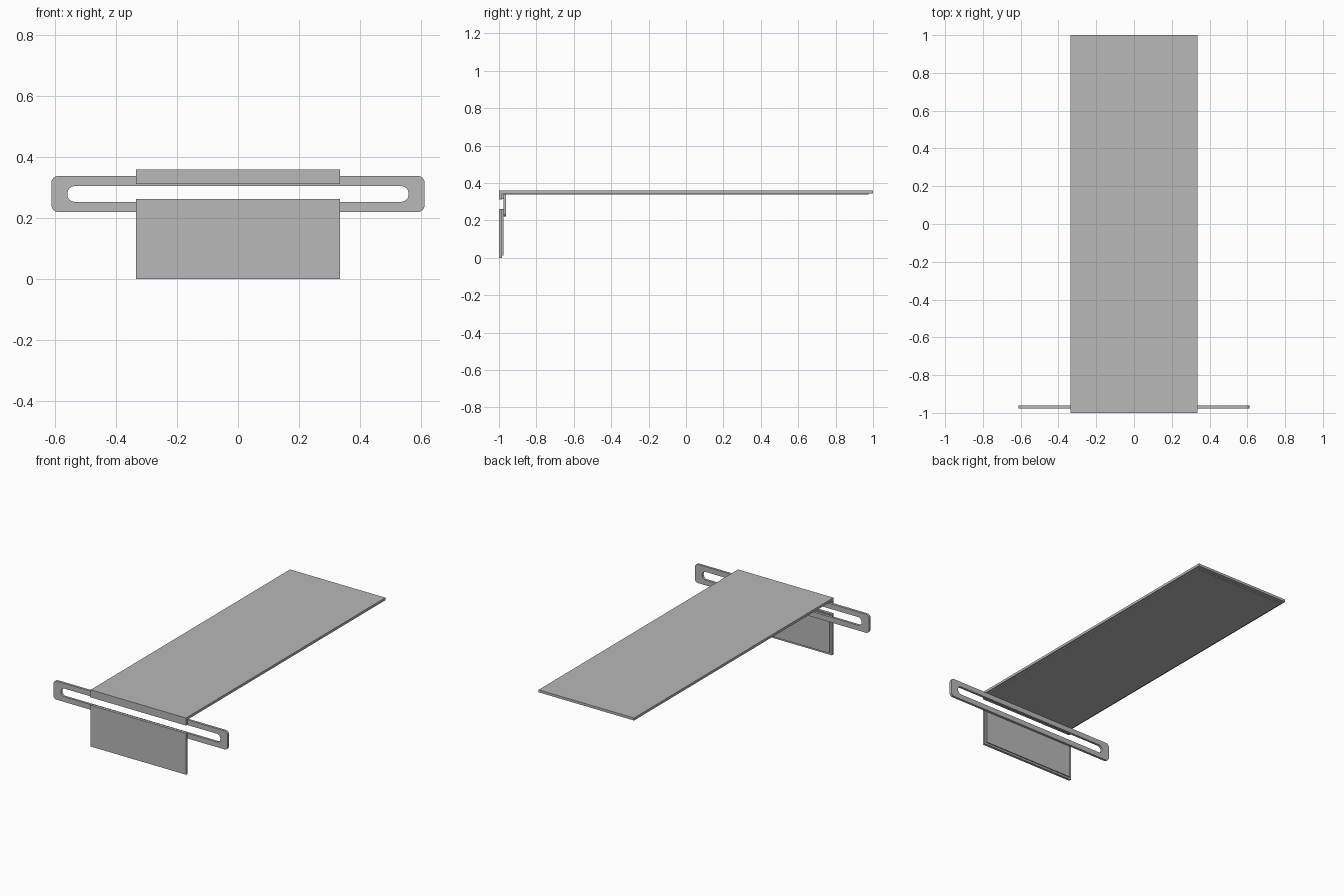
import bpy
import bmesh
import math

cube = bpy.data.objects.get("Cube")
if cube:
    bpy.data.objects.remove(cube, do_unlink=True)

grey = bpy.data.materials.new("plain grey")
grey.use_nodes = True
colour = (0.48, 0.48, 0.48, 1)
grey.diffuse_color = colour
grey.node_tree.nodes["Principled BSDF"].inputs["Base Color"].default_value = colour


def finish(name, bm):
    bmesh.ops.recalc_face_normals(bm, faces=bm.faces)
    mesh = bpy.data.meshes.new(name)
    bm.to_mesh(mesh)
    bm.free()
    mesh.materials.append(grey)
    obj = bpy.data.objects.new(name, mesh)
    bpy.context.collection.objects.link(obj)
    return obj


def box(name, x, y, z):
    """Box between the given (low, high) limits."""
    bm = bmesh.new()
    bmesh.ops.create_cube(bm, size=1)
    for v in bm.verts:
        v.co = [lim[0] if c < 0 else lim[1] for c, lim in zip(v.co, (x, y, z))]
    return finish(name, bm)


def rounded_outline(half_w, half_h, radius, steps):
    """Points of a rounded rectangle, counter-clockwise."""
    points = []
    for i, (sx, sz) in enumerate(((1, 1), (-1, 1), (-1, -1), (1, -1))):
        for s in range(steps + 1):
            a = (i + s / steps) * math.pi / 2
            points.append((sx * (half_w - radius) + radius * math.cos(a),
                           sz * (half_h - radius) + radius * math.sin(a)))
    return points


def slotted_bar(name, outer, inner, y, z):
    """Bar with a slot, made of four rings of equal point count."""
    bm = bmesh.new()
    rings = [[bm.verts.new((px, py, z + pz)) for px, pz in outline]
             for outline, py in ((outer, y[0]), (outer, y[1]), (inner, y[1]), (inner, y[0]))]
    n = len(outer)
    for a, b in zip(rings, rings[1:] + rings[:1]):
        for i in range(n):
            j = (i + 1) % n
            bm.faces.new((a[i], a[j], b[j], b[i]))
    return finish(name, bm)


W, SHEET, LAYER, TOP = 0.335, 0.016, 0.007, 0.36
IN = W - 0.012
sheet_y = (-1, -1 + SHEET)
layer_y = (sheet_y[1], sheet_y[1] + LAYER)
under = TOP - SHEET

# Long top panel with its thin lining underneath
box("top_panel", (-W, W), (-1, 1), (under, TOP))
box("top_lining", (-IN, IN), (-0.975, 0.975), (under - LAYER, under))

# Front lip and hanging front flap, each with a lining behind
box("front_lip", (-W, W), sheet_y, (0.312, under))
box("lip_lining", (-IN, IN), layer_y, (0.314, under - LAYER))
box("front_flap", (-W, W), sheet_y, (0, 0.262))
box("flap_lining", (-IN, IN), layer_y, (0.012, 0.26))

# Slotted strap bar behind the lip and flap
bar = slotted_bar("slotted_bar", rounded_outline(0.612, 0.059, 0.022, 6),
                  rounded_outline(0.56, 0.026, 0.0255, 6),
                  (layer_y[1], layer_y[1] + 0.015), 0.279)
bpy.context.view_layer.objects.active = bar
bar.select_set(True)
bpy.ops.object.shade_smooth_by_angle(angle=math.radians(30))
bar.select_set(False)
